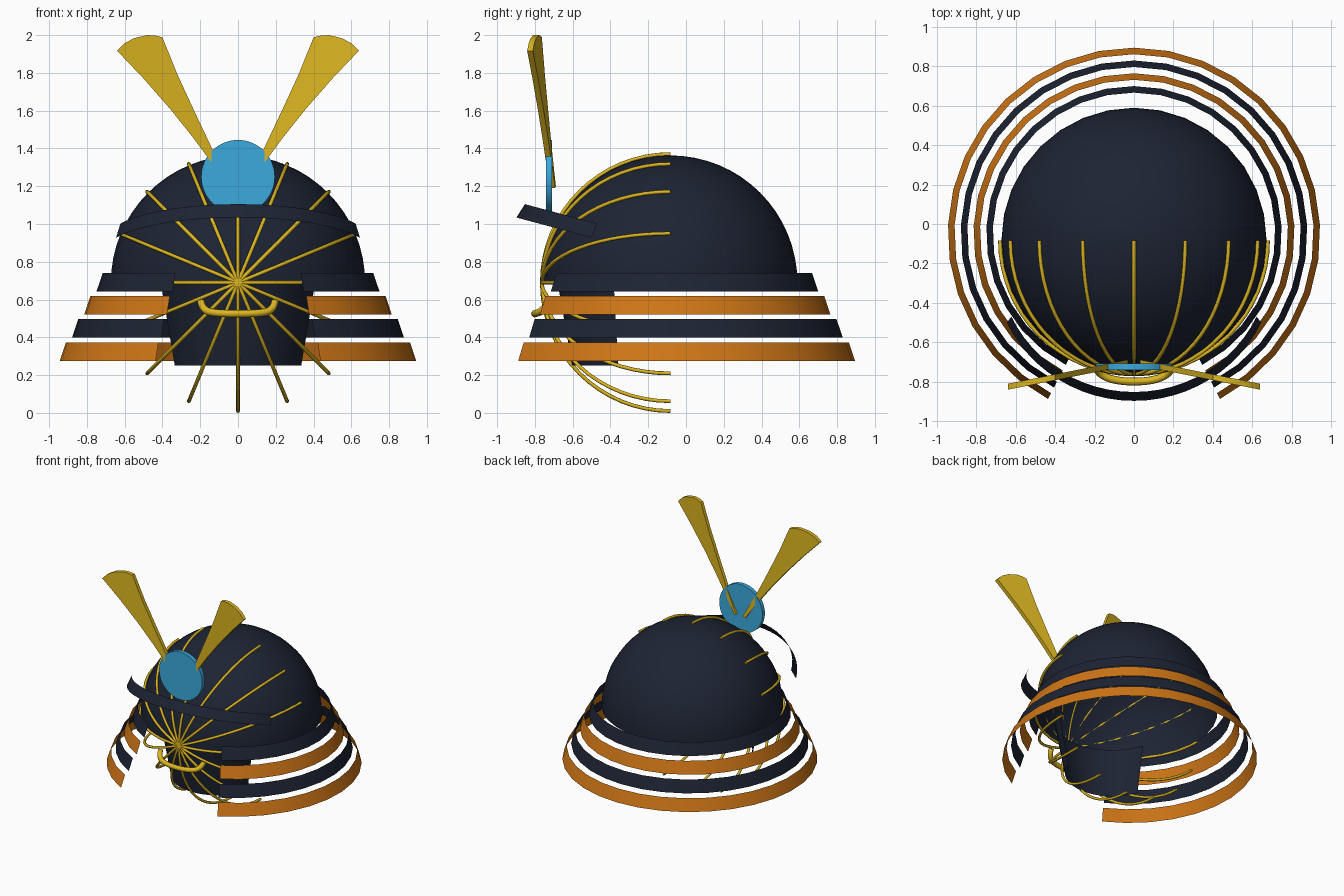
import bpy, bmesh, math
from mathutils import Matrix, Vector

if "Cube" in bpy.data.objects:
    bpy.data.objects.remove(bpy.data.objects["Cube"])


def material(name, rgb):
    m = bpy.data.materials.new(name)
    m.diffuse_color = (*rgb, 1)
    m.use_nodes = True
    m.node_tree.nodes["Principled BSDF"].inputs["Base Color"].default_value = m.diffuse_color
    return m


NAVY = material("navy", (0.012, 0.017, 0.033))
ORANGE = material("orange", (0.62, 0.18, 0.008))
GOLD = material("gold", (0.72, 0.47, 0.015))
BLUE = material("blue", (0.045, 0.40, 0.72))


def add(name, bm, mat, smooth=True):
    me = bpy.data.meshes.new(name)
    bm.to_mesh(me)
    bm.free()
    ob = bpy.data.objects.new(name, me)
    bpy.context.collection.objects.link(ob)
    me.materials.append(mat)
    if smooth:
        bpy.ops.object.select_all(action='DESELECT')
        ob.select_set(True)
        bpy.context.view_layer.objects.active = ob
        bpy.ops.object.shade_smooth_by_angle(angle=math.radians(35))
    return ob


def arc_band(name, mat, r_low, r_top, height, start, end, segs, loc, tilt=0):
    """Conical strip; angles in degrees measured from the front (-y)."""
    bm = bmesh.new()
    cols = []
    for i in range(segs + 1):
        a = math.radians(start + (end - start) * i / segs)
        s, c = math.sin(a), -math.cos(a)
        cols.append((bm.verts.new((r_low * s, r_low * c, 0)),
                     bm.verts.new((r_top * s, r_top * c, height))))
    for p, q in zip(cols, cols[1:]):
        bm.faces.new((p[0], q[0], q[1], p[1]))
    bm.transform(Matrix.Translation(loc) @ Matrix.Rotation(math.radians(tilt), 4, 'X'))
    return add(name, bm, mat)


def tube(name, pts, radius, mat, smooth_path=False):
    cu = bpy.data.curves.new(name, 'CURVE')
    cu.dimensions = '3D'
    cu.bevel_depth = radius
    cu.bevel_resolution = 2
    cu.use_fill_caps = True
    if smooth_path:
        sp = cu.splines.new('NURBS')
        cu.resolution_u = 6
    else:
        sp = cu.splines.new('POLY')
    sp.points.add(len(pts) - 1)
    for p, co in zip(sp.points, pts):
        p.co = (*co, 1)
    if smooth_path:
        sp.order_u = 3
        sp.use_endpoint_u = True
    sp.use_smooth = True
    cu.materials.append(mat)
    ob = bpy.data.objects.new(name, cu)
    bpy.context.collection.objects.link(ob)


# Dome: open hemisphere
CY, CZ = -0.083, 0.69
bm = bmesh.new()
bmesh.ops.create_uvsphere(bm, u_segments=32, v_segments=32, radius=0.673)
bmesh.ops.delete(bm, geom=[v for v in bm.verts if v.co.z < -0.001], context='VERTS')
bm.transform(Matrix.Translation((0, CY, CZ)))
add("dome", bm, NAVY)

# Gold ribs fanning out from the front of the dome
for k in range(16):
    t = k * math.tau / 16
    pts = []
    for i in range(17):
        a = math.pi / 2 * i / 16
        r = 0.68 * math.sin(a)
        pts.append((r * math.sin(t), CY - 0.68 * math.cos(a), CZ + r * math.cos(t)))
    tube(f"rib_{k + 1}", pts, 0.01, GOLD)

# Flared neck guard bands, open at the front
for i in range(4):
    r = 0.75 + 0.065 * i
    arc_band(f"neck_band_{i + 1}", (NAVY, ORANGE)[i % 2], r, r - 0.033, 0.098,
             27.5, 332.5, 28, (0, -0.05, 0.643 - 0.1225 * i))

# Tilted visor and face mask
arc_band("visor", NAVY, 0.712, 0.687, 0.08, -65, 65, 24, (0, -0.21, 0.85), -15)
arc_band("face_mask", NAVY, 0.352, 0.43, 0.44, -72, 72, 24, (0, -0.25, 0.25))

# Gold lip bar
tube("lip_bar", [(-0.195, -0.72, 0.59), (-0.19, -0.755, 0.54), (-0.09, -0.80, 0.525),
                 (0.09, -0.80, 0.525), (0.19, -0.755, 0.54), (0.195, -0.72, 0.59)],
     0.02, GOLD, True)

# Front disc
bm = bmesh.new()
bmesh.ops.create_cone(bm, cap_ends=True, segments=48, radius1=0.195, radius2=0.195, depth=0.032)
bm.transform(Matrix.Translation((0, -0.725, 1.25)) @ Matrix.Rotation(math.pi / 2, 4, 'X'))
add("front_disc", bm, BLUE)

# Pair of flat crest blades, swept forward toward the tips
outline = [(0.05, 1.19), (0.14, 1.325), (0.24, 1.46), (0.36, 1.61), (0.50, 1.77), (0.64, 1.917),
           (0.60, 1.957), (0.55, 1.984), (0.48, 2.0), (0.44, 1.998), (0.40, 1.988),
           (0.32, 1.79), (0.23, 1.595), (0.14, 1.405), (0.03, 1.20)]
for side, label in ((1, "right"), (-1, "left")):
    bm = bmesh.new()
    face = bm.faces.new([bm.verts.new((side * x, -0.713 - 0.2 * x, z)) for x, z in outline])
    ext = bmesh.ops.extrude_face_region(bm, geom=[face])
    bmesh.ops.translate(bm, vec=Vector((0, 0.03, 0)),
                        verts=[g for g in ext["geom"] if isinstance(g, bmesh.types.BMVert)])
    bmesh.ops.recalc_face_normals(bm, faces=bm.faces)
    add(f"crest_blade_{label}", bm, GOLD)
